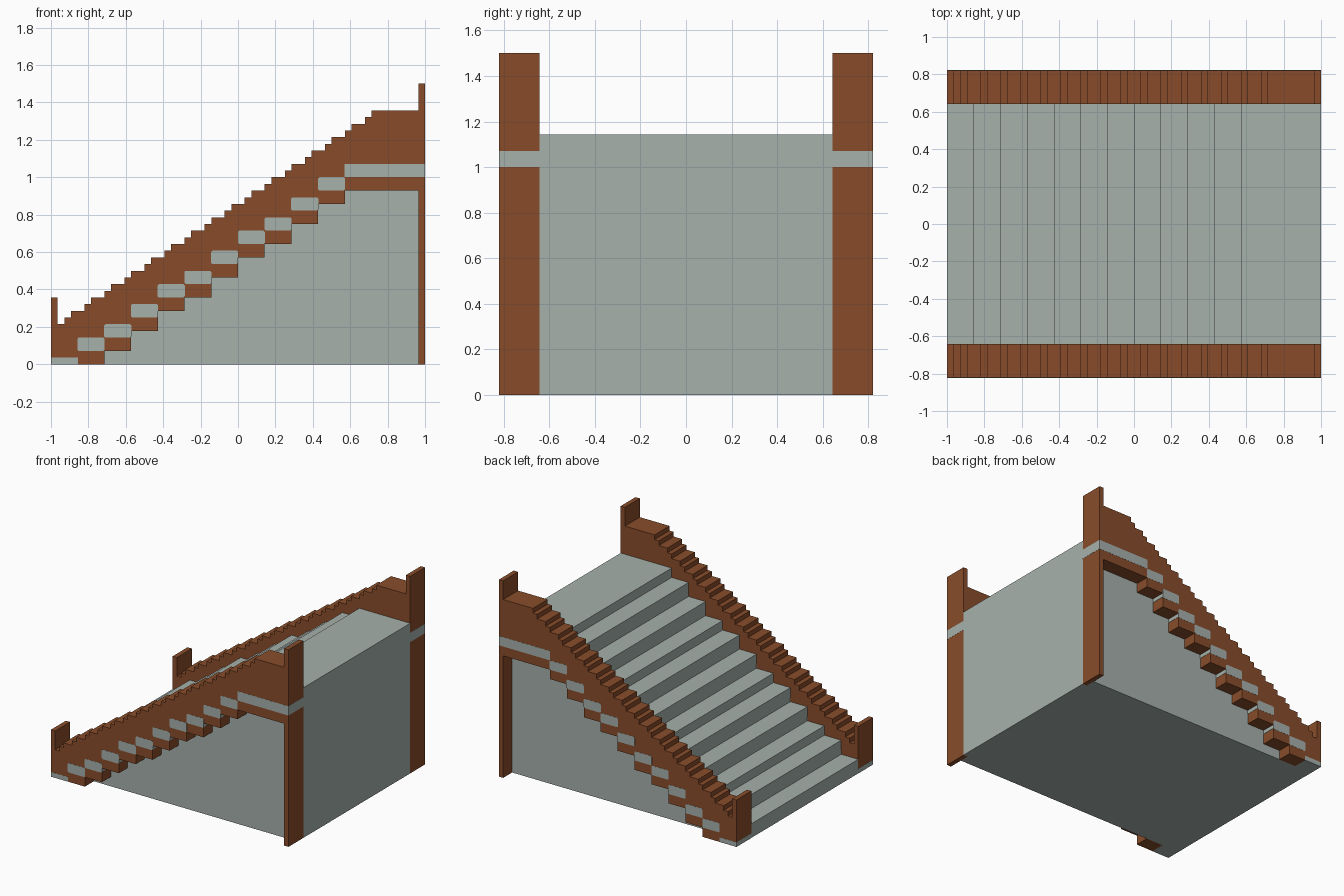
import bpy
import bmesh

U = 1 / 28          # size of one building block
LEVELS = 12         # number of treads, each four blocks deep
COLUMNS = 56        # blocks along the whole length
INNER, WALL, OUTER = 18 * U, 20 * U, 23 * U

if "Cube" in bpy.data.objects:
    bpy.data.objects.remove(bpy.data.objects["Cube"], do_unlink=True)


def material(name, color):
    mat = bpy.data.materials.new(name)
    mat.use_nodes = True
    mat.diffuse_color = color
    bsdf = next(n for n in mat.node_tree.nodes if n.type == 'BSDF_PRINCIPLED')
    bsdf.inputs["Base Color"].default_value = color
    return mat


stone = material("grey stone", (0.38, 0.44, 0.41, 1))
wood = material("brown wood", (0.25, 0.073, 0.023, 1))


def extrude_profile(name, points, y_a, y_b, mat):
    """Extrude a side profile, given in blocks, between two y positions."""
    bm = bmesh.new()
    verts = [bm.verts.new((x * U - 1, y_a, z * U)) for x, z in points]
    face = bm.faces.new(verts)
    moved = bmesh.ops.extrude_face_region(bm, geom=[face])["geom"]
    new_verts = [v for v in moved if isinstance(v, bmesh.types.BMVert)]
    bmesh.ops.translate(bm, verts=new_verts, vec=(0, y_b - y_a, 0))
    bmesh.ops.recalc_face_normals(bm, faces=bm.faces)
    mesh = bpy.data.meshes.new(name)
    bm.to_mesh(mesh)
    bm.free()
    mesh.materials.append(mat)
    obj = bpy.data.objects.new(name, mesh)
    bpy.context.collection.objects.link(obj)


def band_top(level):
    return 1 + round(8 * level / 3)


def level_end(level):
    return COLUMNS if level == LEVELS - 1 else 4 * level + 4


def rectangle(a, b, low, top):
    return [(a, low), (a, top), (b, top), (b, low)]


# Solid stair body with treads and landing
steps = [(0, 0)]
for i in range(LEVELS):
    z = band_top(i) + 2
    steps += [(4 * i, z), (level_end(i), z)]
steps.append((COLUMNS, 0))
extrude_profile("stair_body", steps, -INNER, INNER, stone)

# Stone side wall below the rail, stopping at the tall post
wall = [(4, 0)]
for i in range(1, LEVELS):
    z = band_top(i) - 2
    wall += [(4 * i, z), (min(level_end(i), COLUMNS - 1), z)]
wall.append((COLUMNS - 1, 0))

# Side rail: low post, stepped top, flat landing section, tall post
rail = [(0, 0.5), (0, 10), (1, 10), (1, 6), (2, 6)]
for k in range(16):
    c, z = 2 + 3 * k, 7 + 2 * k
    rail += [(c, z), (c + 1, z), (c + 1, z + 1), (c + 3, z + 1)]
rail[-1] = (COLUMNS - 1, 38)
rail += [(COLUMNS - 1, 42), (COLUMNS, 42), (COLUMNS, 0), (COLUMNS - 1, 0)]
# Stepped underside, from the landing back down to the ground
rail.append((COLUMNS - 1, band_top(LEVELS - 1) - 2))
for i in range(LEVELS - 1, 0, -1):
    rail += [(4 * i, band_top(i) - 2), (4 * i, max(0.5, band_top(i - 1) - 2))]

for side, label in ((-1, "front"), (1, "back")):
    extrude_profile(label + "_side_wall", wall, side * INNER, side * WALL, stone)
    extrude_profile(label + "_rail", rail, side * INNER, side * OUTER, wood)

    # Wooden brackets hanging under the rail, outside the wall
    for i in range(1, LEVELS):
        end = min(level_end(i), COLUMNS - 1)
        outline = rectangle(4 * i, end, band_top(i) - 4, band_top(i) - 2)
        extrude_profile(f"{label}_bracket_{i}", outline,
                        side * WALL, side * OUTER, wood)

    # Stone blocks let into the rail, one per tread, with clipped corners
    for i in range(LEVELS):
        a, b, top = 4 * i - 0.03, level_end(i) + 0.03, band_top(i)
        low = max(0, top - 2)
        if i in (0, LEVELS - 1):
            outline = rectangle(a, b, low, top)
        else:
            k = 0.2
            outline = [(a, low + k), (a, top - k), (a + k, top), (b - k, top),
                       (b, top - k), (b, low + k), (b - k, low), (a + k, low)]
        extrude_profile(f"{label}_stone_block_{i + 1}", outline,
                        side * (INNER - 0.002), side * (OUTER + 0.001), stone)
